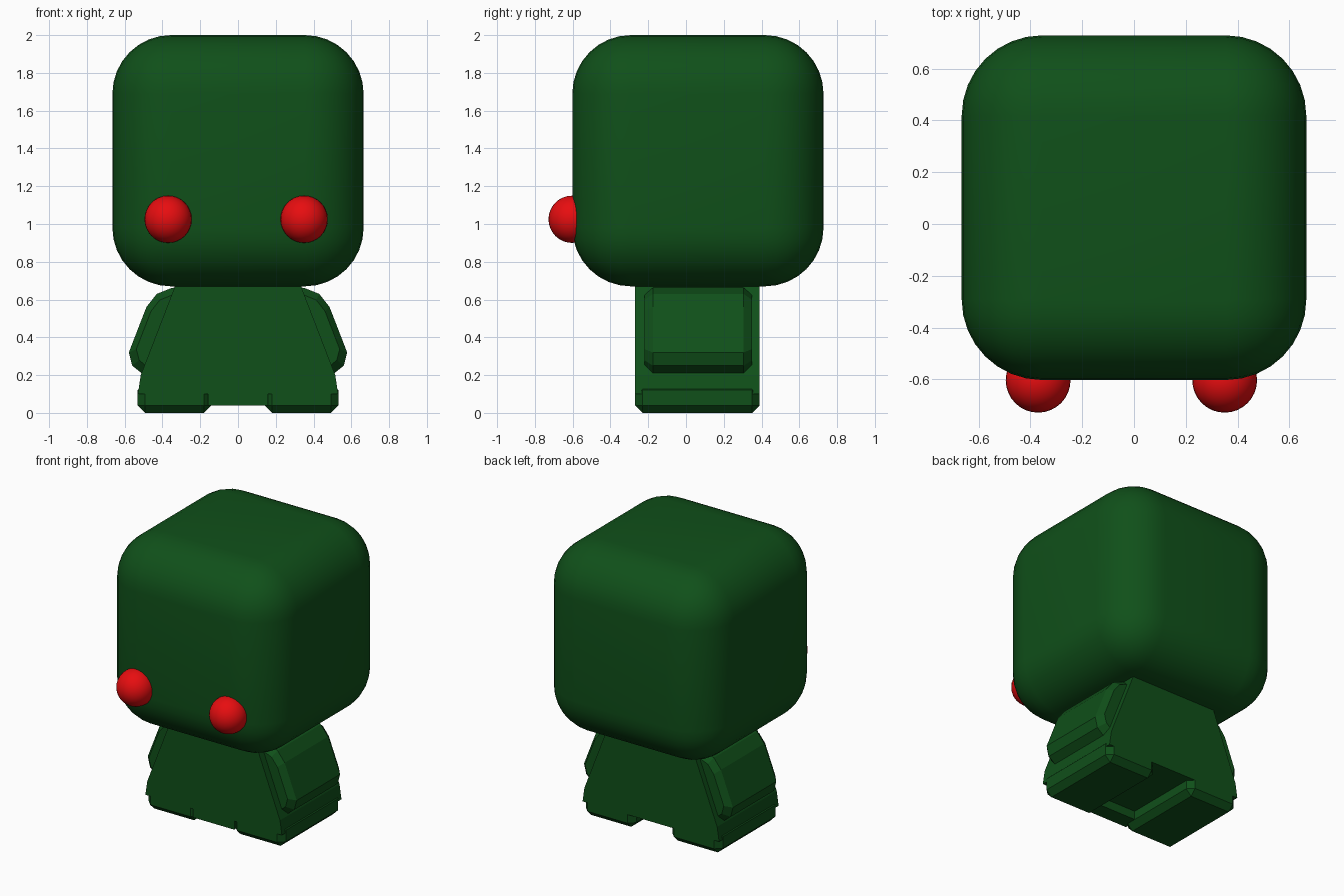
import bpy, bmesh

if "Cube" in bpy.data.objects:
    bpy.data.objects.remove(bpy.data.objects["Cube"])

def material(name, color):
    m = bpy.data.materials.new(name)
    m.diffuse_color = (*color, 1)
    m.use_nodes = True
    m.node_tree.nodes["Principled BSDF"].inputs["Base Color"].default_value = m.diffuse_color
    return m

green = material("dark_green", (0.005, 0.08, 0.01))
red = material("red", (0.8, 0.004, 0.005))

def loft(name, rings, mirror=False):
    """Solid through equal-length (x, z) rings, given as (y, points)."""
    bm = bmesh.new()
    loops = [[bm.verts.new((x, y, z)) for x, z in pts] for y, pts in rings]
    n = len(loops[0])
    for a, b in zip(loops, loops[1:]):
        for i in range(n):
            j = (i + 1) % n
            bm.faces.new((a[i], a[j], b[j], b[i]))
    bm.faces.new(loops[0])
    bm.faces.new(loops[-1])
    bmesh.ops.recalc_face_normals(bm, faces=bm.faces)
    me = bpy.data.meshes.new(name)
    bm.to_mesh(me)
    bm.free()
    ob = bpy.data.objects.new(name, me)
    bpy.context.collection.objects.link(ob)
    me.materials.append(green)
    if mirror:
        ob.modifiers.new("mirror", 'MIRROR')
    return ob

def box(name, lo, hi, mirror=False):
    (x0, y0, z0), (x1, y1, z1) = lo, hi
    rect = [(x0, z0), (x1, z0), (x1, z1), (x0, z1)]
    return loft(name, [(y0, rect), (y1, rect)], mirror)

def bevel(ob, width, segments):
    b = ob.modifiers.new("bevel", 'BEVEL')
    b.width, b.segments = width, segments

def smooth(ob):
    bpy.ops.object.select_all(action='DESELECT')
    ob.select_set(True)
    bpy.context.view_layer.objects.active = ob
    bpy.ops.object.shade_smooth()

# Large rounded cube head
head = box("head", (-0.665, -0.602, 0.67), (0.665, 0.728, 2.0))
bevel(head, 0.31, 8)
smooth(head)

# Ball eyes
for side, x in (("left", -0.37), ("right", 0.35)):
    bpy.ops.mesh.primitive_uv_sphere_add(segments=32, ring_count=16, radius=0.125,
                                         location=(x, -0.603, 1.025))
    eye = bpy.context.object
    eye.name = "eye_" + side
    eye.data.materials.append(red)
    smooth(eye)

# Flared body
half = [(0.335, 0.70), (0.335, 0.667), (0.515, 0.2), (0.53, 0.1)]
profile = half + [(-x, z) for x, z in reversed(half)]
loft("body", [(-0.27, profile), (0.39, profile)])

# Lip closing the gap between the feet at the front
box("front_lip", (-0.16, -0.27, 0.04), (0.16, -0.16, 0.15))

# Chamfered feet
feet = box("feet", (0.14, -0.27, 0.0), (0.532, 0.39, 0.16), mirror=True)
bevel(feet, 0.04, 1)

# Faceted arms lying on the body slopes
arm = [(0.30, 0.665), (0.35, 0.662), (0.43, 0.63), (0.485, 0.56), (0.578, 0.32),
       (0.56, 0.25), (0.51, 0.21), (0.45, 0.20)]
px, pz = 0.33, 0.43
inset = [(px + (x - px) * 0.84, pz + (z - pz) * 0.84) for x, z in arm]
loft("arms", [(-0.22, inset), (-0.175, arm), (0.305, arm), (0.35, inset)], mirror=True)
